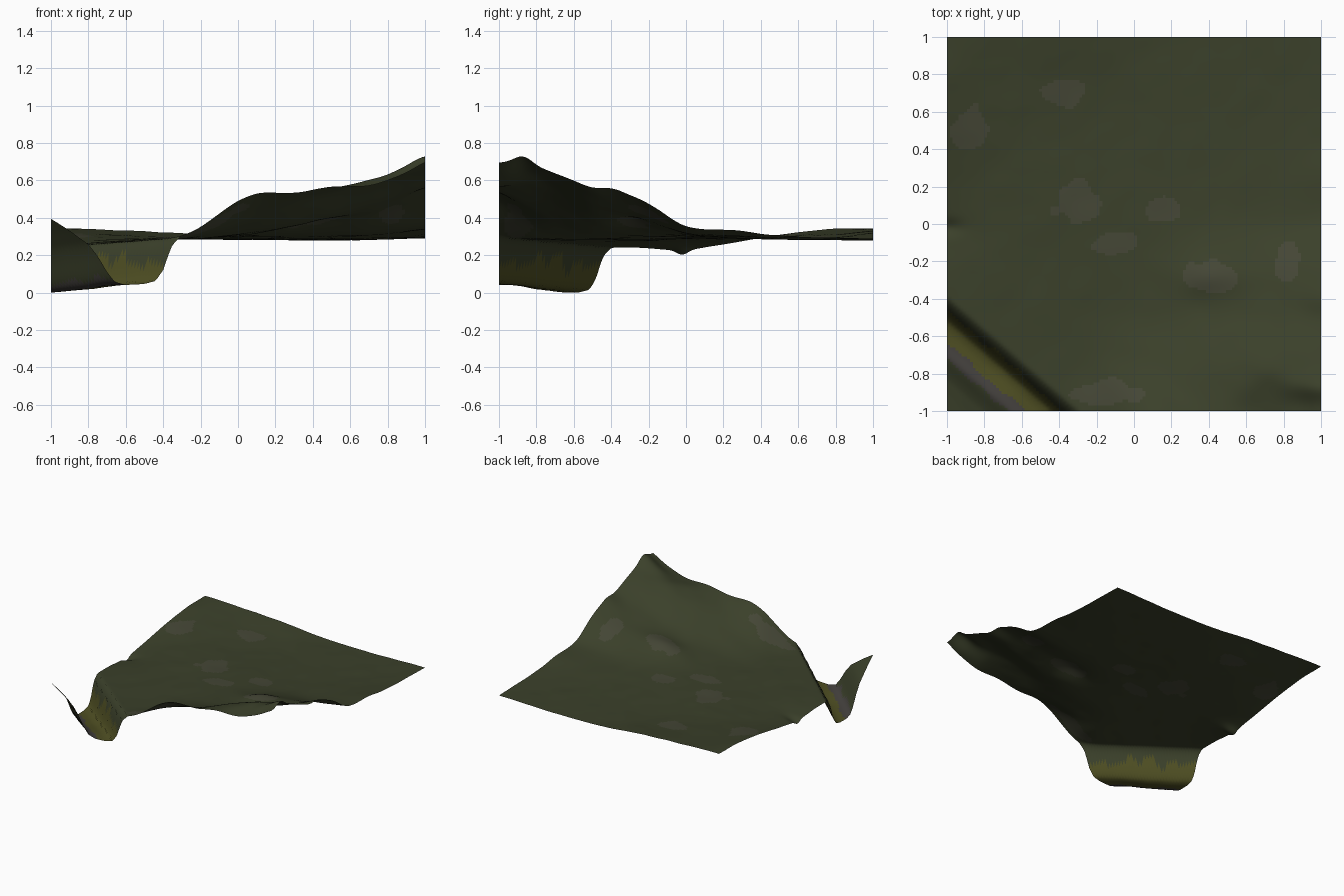
import bpy, bmesh, math
from mathutils import noise, Vector

if "Cube" in bpy.data.objects:
    bpy.data.objects.remove(bpy.data.objects["Cube"])

N = 130  # cells per side

# coarse height map: rows run y = -1..1, columns x = -1..1, in hundredths
ROWS = [
    (28.0, 28.5, 29.0, 33.0, 49.0, 53.0, 57.0, 59.0, 70.0),
    (24.5, 26.5, 28.5, 30.0, 37.5, 44.0, 54.0, 61.5, 66.0),
    (24.5, 27.0, 28.5, 29.3, 32.0, 36.0, 42.0, 49.0, 56.5),
    (24.5, 27.5, 28.5, 29.5, 31.0, 34.0, 38.5, 43.0, 51.0),
    (23.5, 27.5, 29.0, 29.5, 30.5, 31.0, 32.0, 33.0, 36.2),
    (27.3, 28.7, 29.5, 29.5, 29.7, 29.7, 30.0, 31.0, 34.0),
    (31.5, 30.5, 29.7, 29.0, 29.0, 29.0, 29.0, 29.5, 31.0),
    (34.3, 32.5, 31.0, 29.7, 29.0, 28.8, 28.8, 29.0, 30.0),
    (35.0, 34.3, 33.3, 32.0, 29.5, 28.7, 28.5, 29.0, 29.5),
]
# ravine cross-section: distance across, height
RAVINE = [(0, .40), (.1, .335), (.2, .26), (.25, .195), (.3, .11), (.34, .06),
          (.40, .043), (.5, .043), (.56, .055), (.60, .11), (.625, .18),
          (.65, .24), (.70, .28)]


def spline(vals, t):
    """Catmull-Rom through evenly spaced values, t in 0..1."""
    f = t * (len(vals) - 1)
    i = min(int(f), len(vals) - 2)
    f -= i
    b, c = vals[i], vals[i + 1]
    a = vals[i - 1] if i else 2 * b - c
    d = vals[i + 2] if i + 2 < len(vals) else 2 * c - b
    return b + .5 * f * (c - a + f * (2*a - 5*b + 4*c - d + f * (3*(b - c) + d - a)))


def across(x, y):
    return (x + 1) + 1.16 * (y + 1)


def ravine(s):
    for (s0, z0), (s1, z1) in zip(RAVINE, RAVINE[1:]):
        if s <= s1:
            return z0 + (z1 - z0) * (s - s0) / (s1 - s0)
    return .28


def bump(x, y, cx, cy, rx, ry):
    return math.exp(-((x - cx) / rx) ** 2 - ((y - cy) / ry) ** 2)


def height(x, y):
    u, v = (x + 1) / 2, (y + 1) / 2
    z = spline([spline(r, u) for r in ROWS], v) / 100
    z += ravine(across(x, y)) - .28
    z += .03 * bump(x, y, .4, -.28, .14, .1)     # knob on the hillside
    z += .02 * bump(x, y, .13, -1, .1, .1)       # front rise
    z += .05 * bump(x, y, 1, -.87, .15, .07)     # ridge crest
    z += .015 * bump(x, y, 1, -.4, .15, .08)     # shoulder
    z -= .025 * bump(x, y, -1, -.02, .08, .04)   # notch in the left edge
    # gentle roughness that grows on the hill
    amp = .003 + .02 * max(0, z - .33)
    return z + amp * noise.noise(Vector((x * 7, y * 7, .3)))


def material(name, rgb):
    m = bpy.data.materials.new(name)
    m.diffuse_color = (*rgb, 1)
    m.use_nodes = True
    m.node_tree.nodes["Principled BSDF"].inputs["Base Color"].default_value = m.diffuse_color
    return m


# bare ground patches: centre x, y, radii
PATCHES = [(.42, -.28, .16, .1), (-.1, -.1, .14, .06), (-.3, .12, .14, .13),
           (-.38, .7, .14, .08), (-.15, -.9, .2, .07), (.82, -.2, .07, .12),
           (-.88, .5, .1, .16), (.15, .08, .1, .08)]


def surface(p):
    n = noise.noise(Vector((p.x * 9, p.y * 9, 2)))
    s = across(p.x, p.y) + .04 * n
    if s < .33:
        return 0
    if s < .42:
        return 3
    if s < .625:
        return 2
    if any(((p.x - a) / c) ** 2 + ((p.y - b) / d) ** 2 < .8 + .8 * n for a, b, c, d in PATCHES):
        return 1
    return 0


# terrain sheet
bm = bmesh.new()
bmesh.ops.create_grid(bm, x_segments=N, y_segments=N, size=1)
for v in bm.verts:
    v.co.z = height(v.co.x, v.co.y)
low = min(v.co.z for v in bm.verts)
for v in bm.verts:
    v.co.z -= low
for f in bm.faces:
    f.smooth = True
    f.material_index = surface(f.calc_center_median())
me = bpy.data.meshes.new("terrain")
bm.to_mesh(me)
bm.free()
for name, rgb in (("grass", (.043, .051, .023)), ("bare_ground", (.058, .061, .036)),
                  ("moss_bank", (.075, .075, .016)), ("ravine_bed", (.055, .05, .045))):
    me.materials.append(material(name, rgb))
bpy.context.collection.objects.link(bpy.data.objects.new("terrain", me))
